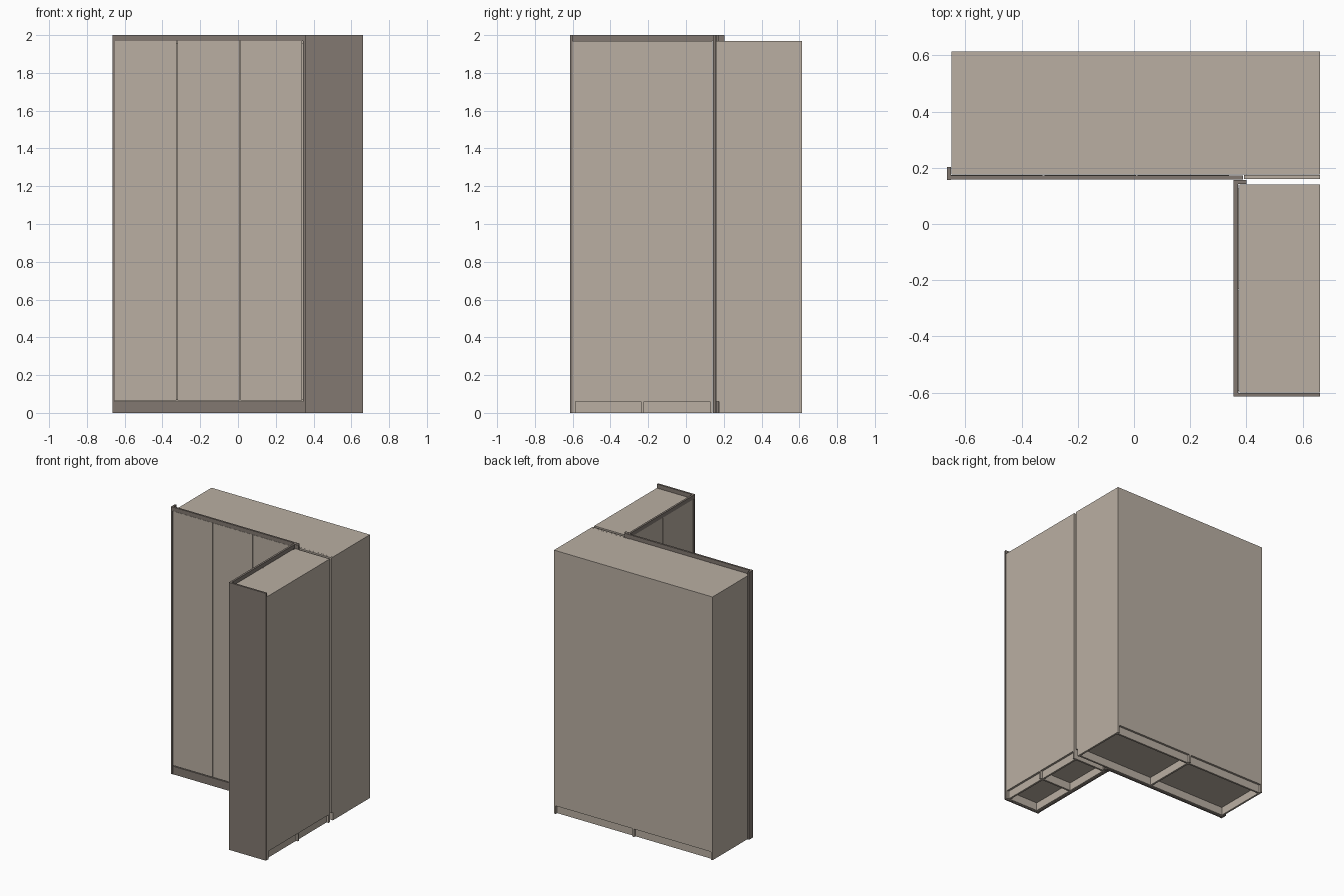
import bpy
import math
from mathutils import Matrix

if "Cube" in bpy.data.objects:
    bpy.data.objects.remove(bpy.data.objects["Cube"])


def material(name, rgb):
    m = bpy.data.materials.new(name)
    m.diffuse_color = (*rgb, 1)
    m.use_nodes = True
    m.node_tree.nodes["Principled BSDF"].inputs["Base Color"].default_value = m.diffuse_color
    return m


BEIGE = material("beige board", (0.49, 0.43, 0.365))
TAUPE = material("taupe trim", (0.223, 0.191, 0.165))
T = 0.014      # board thickness
PLINTH = 0.06
TOP = 1.97


def box(name, x, y, z, mat, frame=Matrix()):
    """Board spanning the (low, high) ranges, placed by a frame."""
    v = [frame @ Matrix.Translation((a, b, c)) for a in x for b in y for c in z]
    faces = [(0, 1, 3, 2), (4, 6, 7, 5), (0, 4, 5, 1),
             (2, 3, 7, 6), (0, 2, 6, 4), (1, 5, 7, 3)]
    me = bpy.data.meshes.new(name)
    me.from_pydata([p.translation for p in v], [], faces)
    me.materials.append(mat)
    ob = bpy.data.objects.new(name, me)
    bpy.context.collection.objects.link(ob)
    return ob


def cabinet(name, width, depth, frame):
    """Open-fronted carcass in two bays, standing on its uprights."""
    mid = width / 2
    for part, a in (("left_side", 0), ("divider", mid - T / 2), ("right_side", width - T)):
        box(f"{name}_{part}", (a, a + T), (0, depth), (0, TOP - T if part == "divider" else TOP), BEIGE, frame)
    box(f"{name}_top", (T, width - T), (0, depth), (TOP - T, TOP), BEIGE, frame)
    for i, (a, b) in enumerate(((T, mid - T / 2), (mid + T / 2, width - T))):
        box(f"{name}_floor_{i}", (a, b), (0, depth), (PLINTH, PLINTH + T), BEIGE, frame)
        box(f"{name}_back_{i}", (a, b), (depth - 0.006, depth), (PLINTH + T, TOP - T), BEIGE, frame)
        # rails under the floor
        box(f"{name}_front_rail_{i}", (a, b), (0.004, 0.004 + T), (0, PLINTH), BEIGE, frame)
        box(f"{name}_back_rail_{i}", (a, b), (depth - 0.03, depth - 0.03 + T), (0, PLINTH), BEIGE, frame)


# Two cabinets meeting in a corner
main = Matrix.Translation((-0.65, 0.176, 0))
side = Matrix.Translation((0.375, 0.14, 0)) @ Matrix.Rotation(-math.pi / 2, 4, 'Z')
cabinet("main_cabinet", 1.312, 0.439, main)
cabinet("side_cabinet", 0.74, 0.287, side)

# Doors with narrow gaps
GAP = 0.003
for i in range(3):
    a = -0.654 + i * 0.332
    box(f"main_door_{i}", (a + GAP, a + 0.332 - GAP), (0.16, 0.175), (0.066, 1.968), BEIGE)
for i in range(2):
    b = 0.13 - i * 0.364
    box(f"side_door_{i}", (0.358, 0.374), (b - 0.364 + GAP, b - GAP), (0.066, 1.968), BEIGE)
box("blind_corner_panel", (0.392, 0.662), (0.16, 0.175), (PLINTH, TOP), BEIGE)

# Dark trim around the main cabinet
box("left_filler", (-0.665, -0.652), (0.157, 0.203), (0, 2), TAUPE)
box("main_plinth", (-0.652, 0.388), (0.16, 0.173), (0, PLINTH), TAUPE)
box("main_cornice", (-0.652, 0.388), (0.158, 0.172), (TOP, 2), TAUPE)

# Dark trim around the side cabinet
box("end_panel", (0.355, 0.662), (-0.615, -0.601), (0, 2), TAUPE)
box("side_plinth", (0.359, 0.372), (-0.601, 0.14), (0, PLINTH), TAUPE)
box("side_cornice", (0.355, 0.370), (-0.601, 0.142), (TOP, 2), TAUPE)

# Inner corner posts
box("corner_post_main", (0.344, 0.388), (0.158, 0.172), (PLINTH, TOP), TAUPE)
box("corner_post_side", (0.355, 0.400), (0.142, 0.157), (0, 2), TAUPE)
